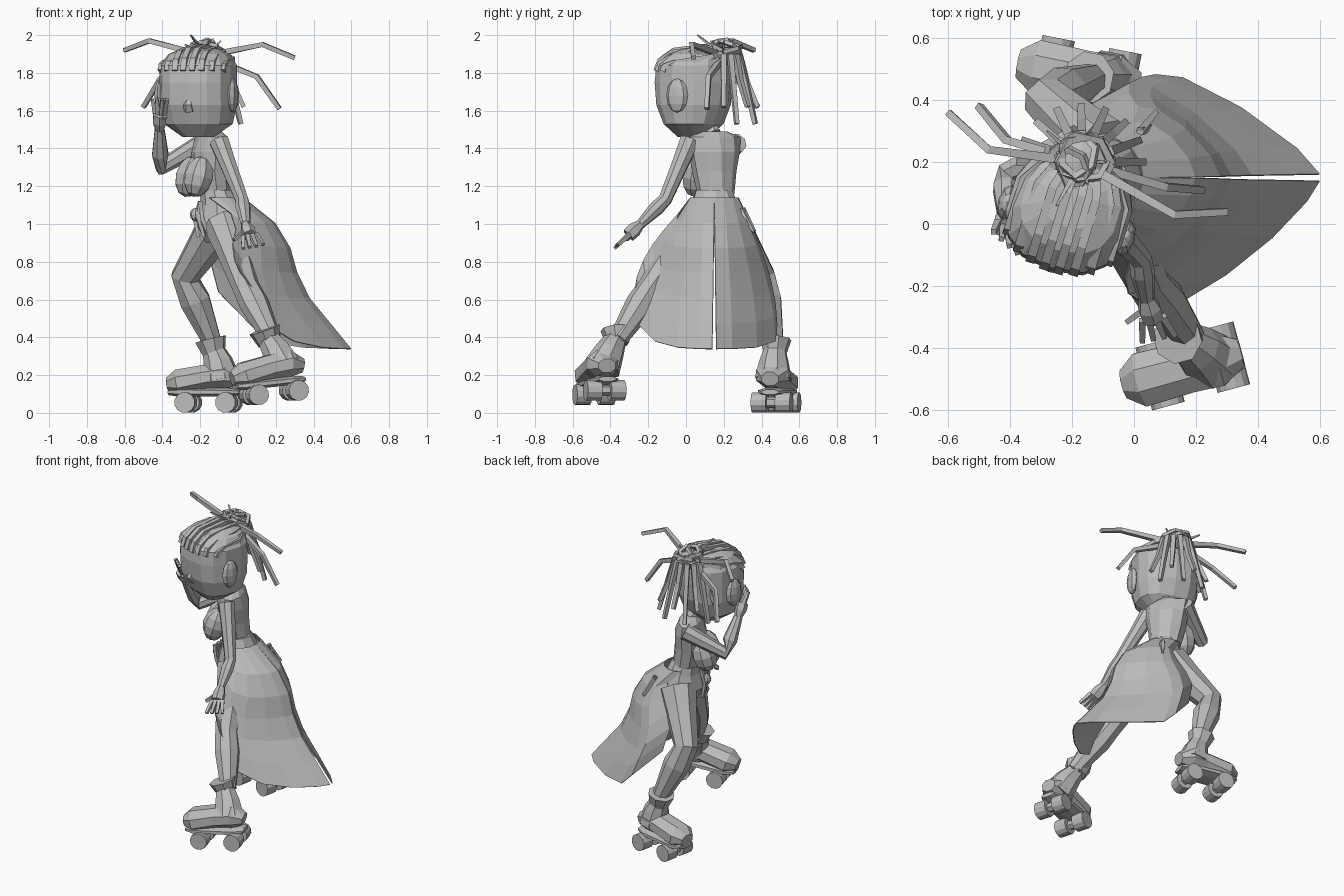
import bpy, bmesh
from math import sin, cos, pi, radians
from mathutils import Vector, Matrix

if "Cube" in bpy.data.objects:
    bpy.data.objects.remove(bpy.data.objects["Cube"])

shade = (.5, .5, .5, 1)
grey = bpy.data.materials.new("plain grey")
grey.use_nodes = True
grey.diffuse_color = shade
grey.node_tree.nodes["Principled BSDF"].inputs["Base Color"].default_value = shade


def move(*offset):
    return Matrix.Translation(offset)


def turn(degrees, axis='Z'):
    return Matrix.Rotation(radians(degrees), 4, axis)


def circle(count, phase=0):
    return [2 * pi * (i + phase) / count for i in range(count)]


def finish(name, bm):
    bmesh.ops.recalc_face_normals(bm, faces=bm.faces)
    mesh = bpy.data.meshes.new(name)
    bm.to_mesh(mesh)
    bm.free()
    mesh.materials.append(grey)
    obj = bpy.data.objects.new(name, mesh)
    bpy.context.collection.objects.link(obj)
    return obj


def skin(name, rings, closed=True):
    """Join rows of points with quads; closed rows also get end caps."""
    bm = bmesh.new()
    rows = [[bm.verts.new(point) for point in ring] for ring in rings]
    count = len(rows[0])
    for lower, upper in zip(rows, rows[1:]):
        for i in range(count if closed else count - 1):
            j = (i + 1) % count
            bm.faces.new((lower[i], lower[j], upper[j], upper[i]))
    if closed:
        bm.faces.new(rows[0])
        bm.faces.new(rows[-1])
    return finish(name, bm)


def tube(name, path, radii, sides=8, tall=1, frame=Matrix()):
    """Faceted tube along a path, with one radius for each point."""
    path = [Vector(point) for point in path]
    last = len(path) - 1
    across, rings = None, []
    for k, (centre, radius) in enumerate(zip(path, radii)):
        along = (path[min(k + 1, last)] - path[max(k - 1, 0)]).normalized()
        if across is None:
            across = along.cross(Vector((0, 1, 0) if abs(along.z) > .9 else (0, 0, 1)))
        across = (across - along * across.dot(along)).normalized()
        up = along.cross(across) * tall
        rings.append([frame @ (centre + radius * (across * cos(a) + up * sin(a)))
                      for a in circle(sides, .5)])
    return skin(name, rings)


def strand(name, path, start=.016, end=.012, frame=Matrix()):
    """Square tapering braid, finger or cord."""
    last = len(path) - 1
    radii = [start + (end - start) * k / last for k in range(last + 1)]
    return tube(name, path, radii, 4, 1, frame)


def limb(name, top, joint, tip, thick, middle, thin):
    """Arm or leg that swells above and below its middle joint."""
    top, joint, tip = Vector(top), Vector(joint), Vector(tip)
    path = [top, top.lerp(joint, .4), joint, joint.lerp(tip, .35), tip]
    return tube(name, path, [thick, (thick + middle) / 2, middle, middle * 1.1, thin])


def loft(name, frame, rows, sides, power=1):
    """Stack of ovals in a local frame: y, z, half width, half depth."""
    def soft(c):
        return abs(c) ** power * (1 if c > 0 else -1)
    return skin(name, [[frame @ Vector((w * soft(cos(a)), y + d * soft(sin(a)), z))
                        for a in circle(sides, .5)] for y, z, w, d in rows])


def ball(name, frame, *size):
    bm = bmesh.new()
    bmesh.ops.create_uvsphere(bm, u_segments=8, v_segments=6, radius=1,
                              matrix=frame @ Matrix.Diagonal((*size, 1)))
    return finish(name, bm)


SIDES = (("left", 1), ("right", -1))

# Head, turned slightly to its right
head = move(-.21, .04, 0) @ turn(-17)
loft("head", head, [(0, 1.46, .08, .08), (0, 1.53, .18, .15), (0, 1.63, .2, .19), (0, 1.75, .2, .2),
                    (0, 1.84, .2, .19), (.02, 1.9, .16, .15), (.03, 1.93, .09, .08)], 14, .8)
tube("nose", [(0, -.17, 1.68), (0, -.19, 1.63), (0, -.17, 1.6)], [.01, .025, .03], 5, .7, head)
for label, side in SIDES:
    ball(label + "_ear", head @ move(side * .2, -.03, 1.68), .03, .06, .09)

# Braided rows over the crown
ROWS = 8
for i in range(ROWS):
    s = 2 * i / (ROWS - 1) - 1
    u, reach, drop = s * .17, (1 - .7 * s * s) ** .4, .07 * s * s
    strand(f"crown_braid_{i}", [
        (u, -.19 * reach, 1.81), (u, -.17 * reach, 1.87 - drop / 2), (u, -.1 * reach, 1.92 - drop),
        (u, .06, 1.94 - drop), (u * .7, .14, 1.92 - drop / 2), (0, .18, 1.91)], .022, .018, head)

# Knotted bun made of looped braids
knot = Vector((-.17, .2, 1.89))
ball("bun_core", move(*knot), .09, .08, .05)
for i in range(5):
    r = .1 - i / 100
    loop = [(r * cos(a), r * sin(a), .02 + i / 100) for a in circle(7)]
    strand(f"bun_loop_{i}", loop + loop[:1], frame=move(*knot) @ turn(75 * i) @ turn(15 + 5 * i, 'X'))

# Long dreadlocks flung outward: bend, then tip
flung = [((-.47, .24, 1.97), (-.6, .36, 1.92)), ((-.41, .27, 1.77), (-.5, .38, 1.62)),
         ((.13, .03, 1.95), (.3, .04, 1.88)), ((.1, .12, 1.78), (.22, .11, 1.61))]
for i, (bend, tip) in enumerate(flung):
    rise = knot.lerp(Vector(bend), .5)
    strand(f"flung_dreadlock_{i}", [knot, rise, bend, tip], .022, .016)

# Hanging dreadlocks fanned around the back of the head
LOCKS = 9
for i in range(LOCKS):
    a = pi * i / (LOCKS - 1)
    out = Vector((cos(a), sin(a) * .9, 0))
    fall = .27 + .09 * (i % 2)
    strand(f"hanging_dreadlock_{i}", [
        knot, knot + out * .1, knot + out * .14 - Vector((0, 0, .14)),
        knot + out * .2 - Vector((0, 0, fall))], .024, .016)
for i, tip in enumerate([(-.25, .06, 2), (-.15, .13, 1.97), (-.09, .2, 1.97), (-.28, .3, 1.95)]):
    strand(f"short_lock_{i}", [knot, tip], end=.005)

# Torso, twisted toward its right, and neck
hips = move(-.09, .15, 0) @ turn(-84)
chest = move(-.14, .15, 0) @ turn(-67)
loft("hips", hips, [(0, .9, .09, .08), (0, 1, .16, .13), (0, 1.1, .13, .11), (-.02, 1.18, .1, .09)], 10)
loft("chest", chest, [(.02, 1.16, .1, .09), (0, 1.28, .12, .1), (0, 1.38, .14, .1),
                      (0, 1.46, .15, .07), (0, 1.49, .07, .05)], 10)
tube("neck", [(-.14, .14, 1.47), (-.17, .11, 1.53), (-.2, .06, 1.6)], [.05, .045, .05])
for label, side in SIDES:
    ball(label + "_breast", chest @ move(side * .06, -.1, 1.25) @ turn(-15, 'X'), .08, .08, .11)


# Arms and hands
def hand(label, wrist, across, reach, thumb):
    wrist, across, reach, thumb = map(Vector, (wrist, across, reach, thumb))
    knuckle = wrist + reach
    tube(label + "_palm", [wrist, wrist + reach / 2, knuckle], [.025, .04, .038], 6)
    for i in range(4):
        spread = across * (i - 1.5)
        strand(f"{label}_finger_{i}", [knuckle + spread, knuckle + reach + spread * 1.6])
    start = wrist + reach * .4
    strand(label + "_thumb", [start, start + thumb])


left_wrist, right_wrist = (.04, -.24, 1), (-.415, .03, 1.5)
limb("left_arm", (-.1, .02, 1.44), (.02, -.11, 1.13), left_wrist, .055, .037, .026)
limb("right_arm", (-.18, .27, 1.43), (-.41, .16, 1.3), right_wrist, .055, .042, .028)
hand("left", left_wrist, (.022, .004, .004), (.02, -.065, -.06), (-.07, -.05, -.06))
hand("right", right_wrist, (.016, -.014, 0), (0, -.045, .08), (.03, -.06, .04))

# Legs
limb("left_leg", (-.07, .07, 1), (.04, -.18, .67), (.18, -.36, .39), .115, .072, .05)
limb("right_leg", (-.1, .23, 1), (-.28, .4, .72), (-.13, .47, .36), .12, .078, .05)


# Skate boots with four wheels each
def skate(label, frame, lean):
    tube(label + "_boot_foot", [(.19, 0, .07), (.12, 0, .09), (.02, 0, .08), (-.14, 0, .05), (-.2, 0, .04)],
         [.05, .095, .09, .095, .05], tall=.8, frame=frame)
    tube(label + "_boot_shaft", [(.09, 0, .07), (.07, lean / 2, .16), (.04, lean, .24)],
         [.1, .08, .055], frame=frame)
    tube(label + "_boot_cuff", [(.05, lean, .2), (.03, lean, .28)], [.06, .085], frame=frame)
    tube(label + "_sole", [(.19, 0, 0), (.12, 0, 0), (-.13, 0, 0), (-.19, 0, 0)],
         [.05, .085, .09, .06], tall=.3, frame=frame)
    for part, x in (("rear", -.09), ("front", .13)):
        hub = frame @ move(x, 0, -.055)
        tube(f"{label}_{part}_axle", [(0, -.08, 0), (0, .08, 0)], [.03, .03], 6, 1, hub)
        for y in (-.065, .065):
            tube(f"{label}_{part}_wheel", [(0, y + d, 0) for d in (-.04, .04)], [.055, .055], 12, 1, hub)


skate("left", move(.165, -.465, .16) @ turn(15) @ turn(-6, 'Y'), .1)
skate("right", move(-.175, .48, .11) @ turn(-11), 0)


# Long overskirt in two panels, open at the front and slit behind
def panel(name, side, spread, sweep, columns=6, rows=6):
    grid = []
    for j in range(columns):
        f = j / (columns - 1)
        a, b = radians(sweep * f), radians(120 * f)
        across, around = cos(a) * abs(cos(a)) ** .6, sin(a) ** 1.6
        top = Vector((.12 * cos(b) - .09, .15 + side * .13 * sin(b), 1.14))
        hem = Vector((.1 + .5 * across, .15 + side * spread * around, .34 + .3 * f ** 4))
        column = []
        for k in range(rows + 1):
            t = k / rows
            point = top.lerp(hem, t)
            point.x += .1 * sin(2 * pi * t) * (1 - t)
            point.y = top.y + (hem.y - top.y) * sin(t * pi / 2) + side * .012 * t
            column.append(point)
        grid.append(column)
    cloth = skin(name, grid, closed=False)
    cloth.modifiers.new("thickness", 'SOLIDIFY').thickness = .006


panel("left_skirt_panel", -1, .41, 93)
panel("right_skirt_panel", 1, .33, 125)

# Buckle and hanging cords
ball("buckle", move(-.225, .1, 1.05), .03, .03, .035)
for i in range(3):
    y = .12 - .04 * i
    strand(f"front_cord_{i}", [(-.2, y, 1.12), (-.23 + .02 * i, y, 1.03), (-.21 + .03 * i, y, .93)])
for i in range(2):
    strand(f"hip_cord_{i}", [(.02, .3, 1.08), (.07, .36 - .04 * i, .96)])
